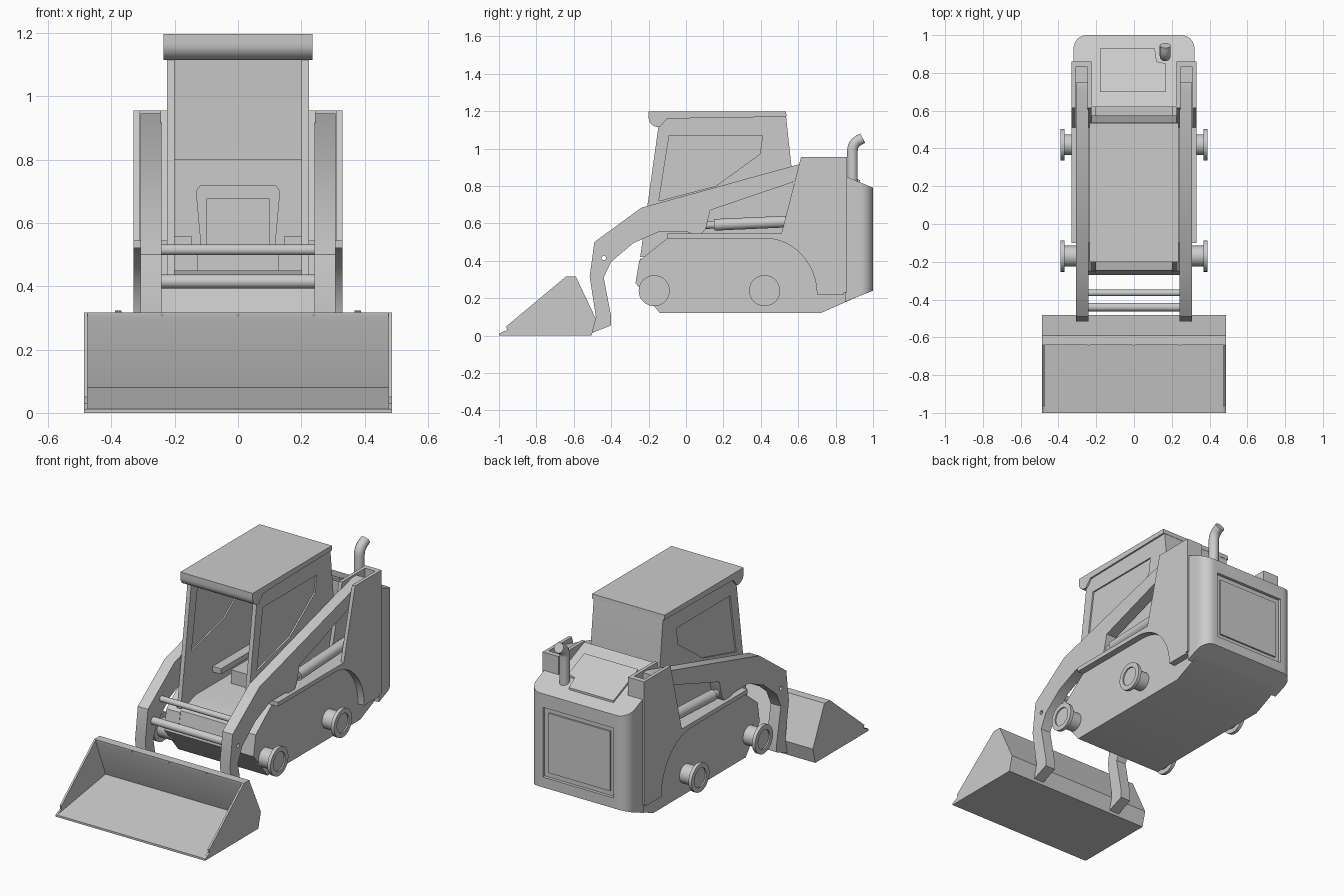
import bpy, bmesh, math
from mathutils import Vector

old = bpy.data.objects.get("Cube")
if old:
    bpy.data.objects.remove(old, do_unlink=True)

GREY = (0.6, 0.6, 0.6, 1)
grey = bpy.data.materials.new("plain grey")
grey.use_nodes = True
grey.diffuse_color = GREY
grey.node_tree.nodes["Principled BSDF"].inputs["Base Color"].default_value = GREY
parts = []


def finish(name, bm, mirror=False):
    bmesh.ops.recalc_face_normals(bm, faces=bm.faces)
    mesh = bpy.data.meshes.new(name)
    bm.to_mesh(mesh)
    bm.free()
    mesh.materials.append(grey)
    ob = bpy.data.objects.new(name, mesh)
    bpy.context.collection.objects.link(ob)
    if mirror:
        ob.modifiers.new("Mirror", "MIRROR")
    parts.append(ob)
    return ob


def prism(name, pts, a, b, axis="x", mirror=False, shape=None):
    """Extrude a 2D outline from a to b along an axis."""
    place = {"x": lambda p, d: (d, p[0], p[1]),
             "y": lambda p, d: (p[0], d, p[1]),
             "z": lambda p, d: (p[0], p[1], d)}[axis]
    bm = bmesh.new()
    lo = [bm.verts.new(place(p, a)) for p in pts]
    hi = [bm.verts.new(place(p, b)) for p in pts]
    bm.faces.new(lo)
    bm.faces.new(hi)
    for i in range(len(pts)):
        j = (i + 1) % len(pts)
        bm.faces.new((lo[i], lo[j], hi[j], hi[i]))
    if shape:
        for v in bm.verts:
            v.co.z = shape(v.co)
    return finish(name, bm, mirror)


def box(name, x, y, z, mirror=False):
    return prism(name, [(y[0], z[0]), (y[1], z[0]), (y[1], z[1]), (y[0], z[1])],
                 x[0], x[1], "x", mirror)


def rod(name, p, q, r, mirror=False, sides=32):
    p, q = Vector(p), Vector(q)
    bm = bmesh.new()
    bmesh.ops.create_cone(bm, cap_ends=True, segments=sides, radius1=r, radius2=r,
                          depth=(q - p).length)
    turn = (q - p).to_track_quat("Z", "Y")
    for v in bm.verts:
        v.co = turn @ v.co + (p + q) / 2
    return finish(name, bm, mirror)


def cut(ob, cutter):
    """Subtract a cutter, then drop it."""
    mod = ob.modifiers.new("Cut", "BOOLEAN")
    mod.operation, mod.solver, mod.object = "DIFFERENCE", "EXACT", cutter
    keep = [m for m in ob.modifiers if m.type == "MIRROR"]
    for m in keep:
        m.show_viewport = False
    dg = bpy.context.evaluated_depsgraph_get()
    mesh = bpy.data.meshes.new_from_object(ob.evaluated_get(dg))
    ob.modifiers.remove(mod)
    ob.data = mesh
    for m in keep:
        m.show_viewport = True
    parts.remove(cutter)
    bpy.data.objects.remove(cutter, do_unlink=True)


def arc(cx, cy, rx, ry, a0, a1, n=10):
    steps = [math.radians(a0 + (a1 - a0) * i / n) for i in range(n + 1)]
    return [(cx + rx * math.cos(t), cy + ry * math.sin(t)) for t in steps]


# Chassis: low centre tub and a taller tank on each side
belly = [(-0.27, 0.28), (-0.14, 0.12), (0.72, 0.12), (0.98, 0.235)]
prism("chassis_tub", belly + [(0.98, 0.45), (-0.1, 0.45), (-0.245, 0.41)], -0.2, 0.2)
prism("side_tank", belly + [(0.98, 0.52), (-0.1, 0.52), (-0.25, 0.4)], 0.2, 0.29, mirror=True)

# Fender with wheel arch, running up into the outer tower plate
arch = arc(0.42, 0.22, 0.28, 0.3, 0, 90, 14)
tower = [(0.51, 0.545), (0.615, 0.955), (0.845, 0.955)]
prism("fender_and_outer_tower", [(0.845, 0.22)] + arch + [(-0.1, 0.52), (-0.1, 0.545)] + tower,
      0.31, 0.33, mirror=True)
prism("fender_depth", [(0.845, 0.22)] + arch + [(-0.1, 0.52), (-0.1, 0.545), (0.845, 0.545)],
      0.2, 0.31, mirror=True)
prism("inner_tower", tower + [(0.845, 0.545)], 0.225, 0.245, mirror=True)
box("tower_back", (0.225, 0.33), (0.83, 0.86), (0.23, 0.955), True)

# Engine cover: rounded rear box and sloping deck
def deck(y):
    return 0.79 + (1 - y) * 0.42


plan = ([(-0.32, 0.85), (0.32, 0.85)] + arc(0.25, 0.93, 0.07, 0.07, 0, 90, 8)
        + arc(-0.25, 0.93, 0.07, 0.07, 90, 180, 8))
rear = prism("rear_hood", plan, 0, 1, "z",
             shape=lambda c: deck(c.y) if c.z > 0.5 else 0.24 - (1 - c.y) * 0.4)
cut(rear, box("door_cutter", (-0.23, 0.23), (0.982, 1.1), (0.3, 0.71)))
box("rear_door", (-0.2, 0.2), (0.97, 0.992), (0.33, 0.68))
prism("engine_deck", [(0.62, 0.45), (0.86, 0.45), (0.86, deck(0.86)), (0.62, deck(0.62))],
      -0.23, 0.23)
prism("hood_hatch", [(-0.18, 0.7), (0.17, 0.7), (0.17, 0.85), (0.12, 0.86), (0.11, 0.93),
                     (-0.18, 0.93)], -0.01, 0.012, "z", shape=lambda c: c.z + deck(c.y))

# Exhaust stack bent backward
curve = bpy.data.curves.new("exhaust", "CURVE")
curve.dimensions = "3D"
curve.bevel_depth, curve.bevel_resolution, curve.use_fill_caps = 0.029, 5, True
path = [(0.89, 0.8)] + arc(0.95, 0.99, 0.06, 0.06, 180, 115, 6) + [(0.945, 1.055)]
line = curve.splines.new("POLY")
line.points.add(len(path) - 1)
for pt, (y, z) in zip(line.points, path):
    pt.co = (0.165, y, z, 1)
temp = bpy.data.objects.new("exhaust_path", curve)
bpy.context.collection.objects.link(temp)
bm = bmesh.new()
bm.from_mesh(bpy.data.meshes.new_from_object(
    temp.evaluated_get(bpy.context.evaluated_depsgraph_get())))
bpy.data.objects.remove(temp, do_unlink=True)
finish("exhaust", bm)

# Cab: side walls with recessed panes, rear wall, roof
wall = prism("cab_side", [(-0.245, 0.42), (-0.14, 1.17), (0.533, 1.19), (0.575, 0.8),
                          (0.575, 0.45)], 0.2, 0.225, mirror=True)
window = [(-0.145, 0.72), (-0.09, 1.07), (0.41, 1.07), (0.395, 0.97), (0.16, 0.8)]
cut(wall, prism("window_cutter", window, 0.1, 0.3))
prism("window_pane", window, 0.208, 0.216, mirror=True)
prism("cab_rear", [(0.51, 1.19), (0.533, 1.19), (0.575, 0.8), (0.575, 0.45), (0.54, 0.45),
                   (0.54, 0.8)], -0.2, 0.2)
prism("roof", [(-0.2, 1.197), (0.535, 1.197), (0.537, 1.17), (-0.1, 1.16), (-0.14, 1.115)]
      + arc(-0.15, 1.165, 0.05, 0.05, 265, 180, 6), -0.235, 0.235)

# Seat, rear shelf and armrests
box("cab_shelf", (-0.2, 0.2), (0.44, 0.55), (0.44, 0.8))
box("seat_base", (-0.13, 0.13), (0.12, 0.44), (0.44, 0.53))
back = prism("seat_back", [(-0.115, 0.5), (0.115, 0.5), (0.133, 0.7), (0.12, 0.718),
                           (-0.12, 0.718), (-0.133, 0.7)], 0.34, 0.45, "y")
cut(back, box("seat_cutter", (-0.1, 0.1), (0.3, 0.355), (0.4, 0.675)))
box("armrest", (0.145, 0.2), (0.05, 0.45), (0.525, 0.557), True)

# Lift arms with feet, cross tubes and hollow pins
boom = [(-0.24, 0.683), (-0.49, 0.5), (-0.515, 0.315), (-0.482, 0.1), (-0.5, 0.015),
        (-0.4, 0.055), (-0.4, 0.1), (-0.44, 0.31), (-0.4, 0.395), (-0.28, 0.495),
        (-0.14, 0.557), (0.0, 0.557), (0.03, 0.545), (0.085, 0.545), (0.105, 0.57),
        (0.13, 0.67), (0.6, 0.83), (0.75, 0.88), (0.75, 0.945), (0.71, 0.945)]
arm = prism("lift_arm", boom, 0.242, 0.308, mirror=True)
for label, y, z, r in (("upper", -0.365, 0.515, 0.017), ("lower", -0.44, 0.415, 0.022)):
    tube = rod(label + "_cross_tube", (-0.25, y, z), (0.25, y, z), r)
    for ob in (arm, tube):
        cut(ob, rod("pin_cutter", (-0.6, y, z), (0.6, y, z), 0.012, sides=16))

# Lift rams
rod("ram_barrel", (0.277, 0.15, 0.592), (0.277, 0.6, 0.612), 0.031, True)
rod("ram_rod", (0.277, 0.05, 0.588), (0.277, 0.2, 0.594), 0.02, True)

# Wheel hubs: axle, flange and raised centre cap
for label, y in (("front", -0.17), ("rear", 0.42)):
    rod(label + "_axle", (0.27, y, 0.24), (0.372, y, 0.24), 0.055, True)
    flange = rod(label + "_hub_flange", (0.368, y, 0.24), (0.388, y, 0.24), 0.083, True)
    cut(flange, rod("hub_cutter", (0.38, y, 0.24), (0.5, y, 0.24), 0.055))

# Bucket: bent shell, cheek plates and gussets
heel = [(-0.505, 0), (-0.482, 0.09), (-0.59, 0.317), (-0.64, 0.317)]
prism("bucket_shell", [(-1, 0)] + heel + [(-0.638, 0.3), (-0.55, 0.08), (-1, 0.012)],
      -0.48, 0.48)
prism("bucket_cheek", [(-1, 0)] + heel + [(-0.96, 0.05), (-0.957, 0.03), (-1, 0.01)],
      0.475, 0.486, mirror=True)
for label, x in (("right", -0.24), ("middle", 0), ("left", 0.24)):
    prism(label + "_bucket_gusset", [(-0.642, 0.312), (-0.59, 0.312), (-0.585, 0.19)],
          x - 0.005, x + 0.005)

# Smooth round parts, keep hard edges
bpy.ops.object.select_all(action="DESELECT")
for ob in parts:
    ob.select_set(True)
bpy.context.view_layer.objects.active = parts[0]
bpy.ops.object.shade_smooth_by_angle(angle=math.radians(30))
